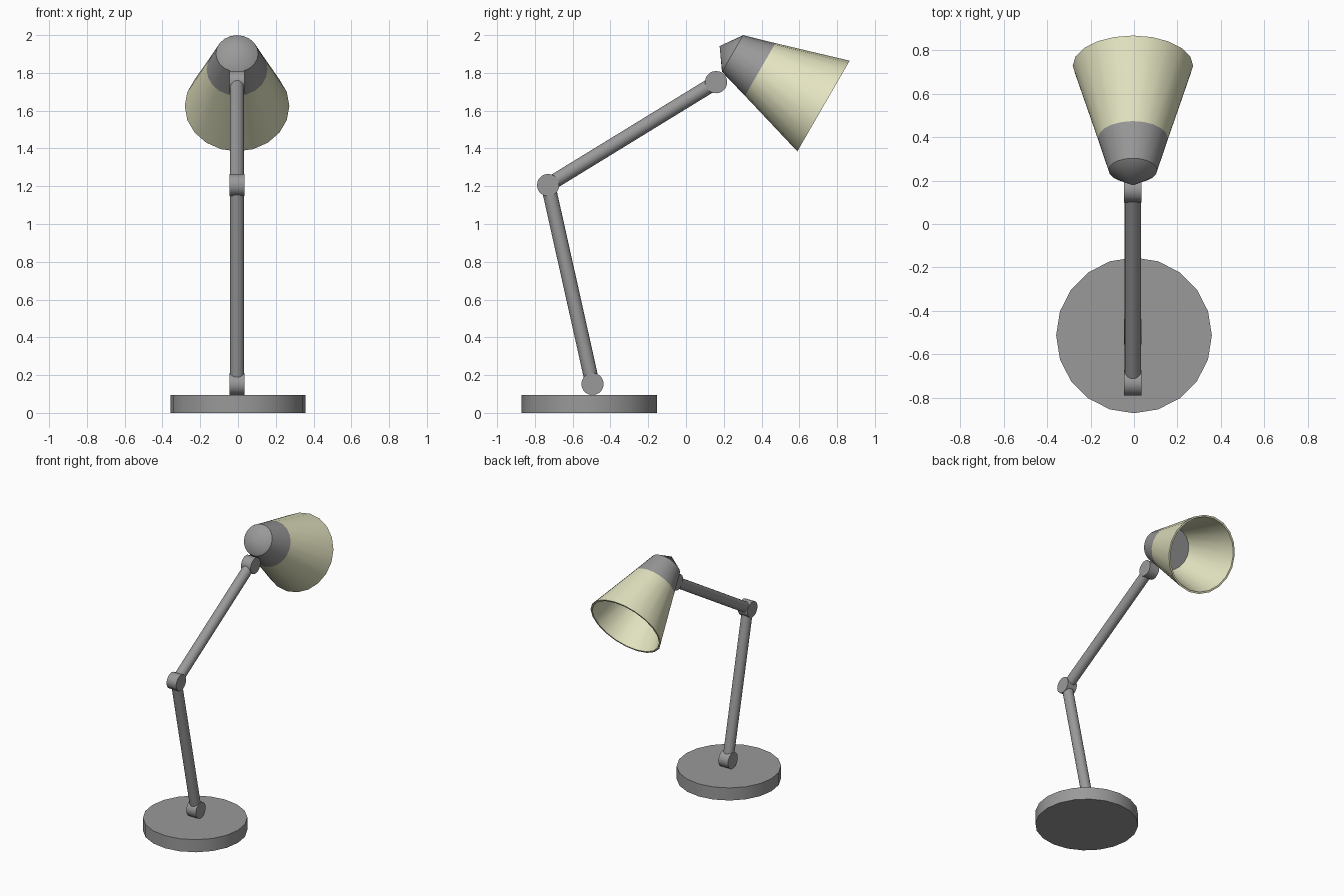
import bpy, bmesh, math
from mathutils import Vector

cube = bpy.data.objects.get("Cube")
if cube:
    bpy.data.objects.remove(cube, do_unlink=True)


def material(name, rgb):
    m = bpy.data.materials.new(name)
    m.use_nodes = True
    m.diffuse_color = (*rgb, 1)
    m.node_tree.nodes["Principled BSDF"].inputs["Base Color"].default_value = (*rgb, 1)
    return m


GREY = material("grey_metal", (0.32, 0.32, 0.32))
CREAM = material("cream_shade", (0.78, 0.78, 0.54))
SIDES = 20


def lathe(name, profile, start, axis, mat, closed=False):
    """Spin (radius, height) points about an axis that begins at start."""
    bm = bmesh.new()
    rings = []
    for r, h in profile:
        if r == 0:
            rings.append([bm.verts.new((0, 0, h))] * SIDES)
        else:
            rings.append([bm.verts.new((r * math.cos(a), r * math.sin(a), h))
                          for a in (math.tau * i / SIDES for i in range(SIDES))])
    pairs = list(zip(rings, rings[1:]))
    if closed:
        pairs.append((rings[-1], rings[0]))
    for low, high in pairs:
        for i in range(SIDES):
            j = (i + 1) % SIDES
            corners = dict.fromkeys((low[i], low[j], high[j], high[i]))
            bm.faces.new(list(corners))
    # Flat discs close open ends
    if not closed:
        for ring, (r, h) in ((rings[0], profile[0]), (rings[-1], profile[-1])):
            if r > 0:
                bm.faces.new(ring)
    bmesh.ops.recalc_face_normals(bm, faces=bm.faces[:])
    mesh = bpy.data.meshes.new(name)
    bm.to_mesh(mesh)
    bm.free()
    mesh.materials.append(mat)
    ob = bpy.data.objects.new(name, mesh)
    bpy.context.collection.objects.link(ob)
    ob.location = start
    ob.rotation_euler = Vector(axis).to_track_quat('Z', 'Y').to_euler()
    bpy.ops.object.select_all(action='DESELECT')
    ob.select_set(True)
    bpy.context.view_layer.objects.active = ob
    bpy.ops.object.shade_smooth_by_angle(angle=math.radians(30))
    return ob


def rod(name, a, b, radius):
    a, b = Vector(a), Vector(b)
    return lathe(name, [(radius, 0), (radius, (b - a).length)], a, b - a, GREY)


# Round base
rod("base", (0, -0.512, 0), (0, -0.512, 0.095), 0.358)

# Disc joints
X = -0.005
joints = {"base_joint": Vector((X, -0.495, 0.153)),
          "elbow_joint": Vector((X, -0.73, 1.206)),
          "head_joint": Vector((X, 0.159, 1.751))}
half = Vector((0.04, 0, 0))
for name, p in joints.items():
    rod(name, p - half, p + half, 0.059)

# Arms between the joints
rod("lower_arm", joints["base_joint"], joints["elbow_joint"], 0.038)
rod("upper_arm", joints["elbow_joint"], joints["head_joint"], 0.038)

# Lamp head: pointed solid cap and hollow shade, tilted down
apex = (X, 0.178, 1.942)
tilt = math.radians(30)
aim = (0, math.cos(tilt), -math.sin(tilt))
lathe("lamp_cap", [(0, 0), (0.112, 0.079), (0.161, 0.248)], apex, aim, GREY)
lathe("lamp_shade", [(0.161, 0.248), (0.277, 0.635), (0.264, 0.635), (0.149, 0.25)],
      apex, aim, CREAM, closed=True)
